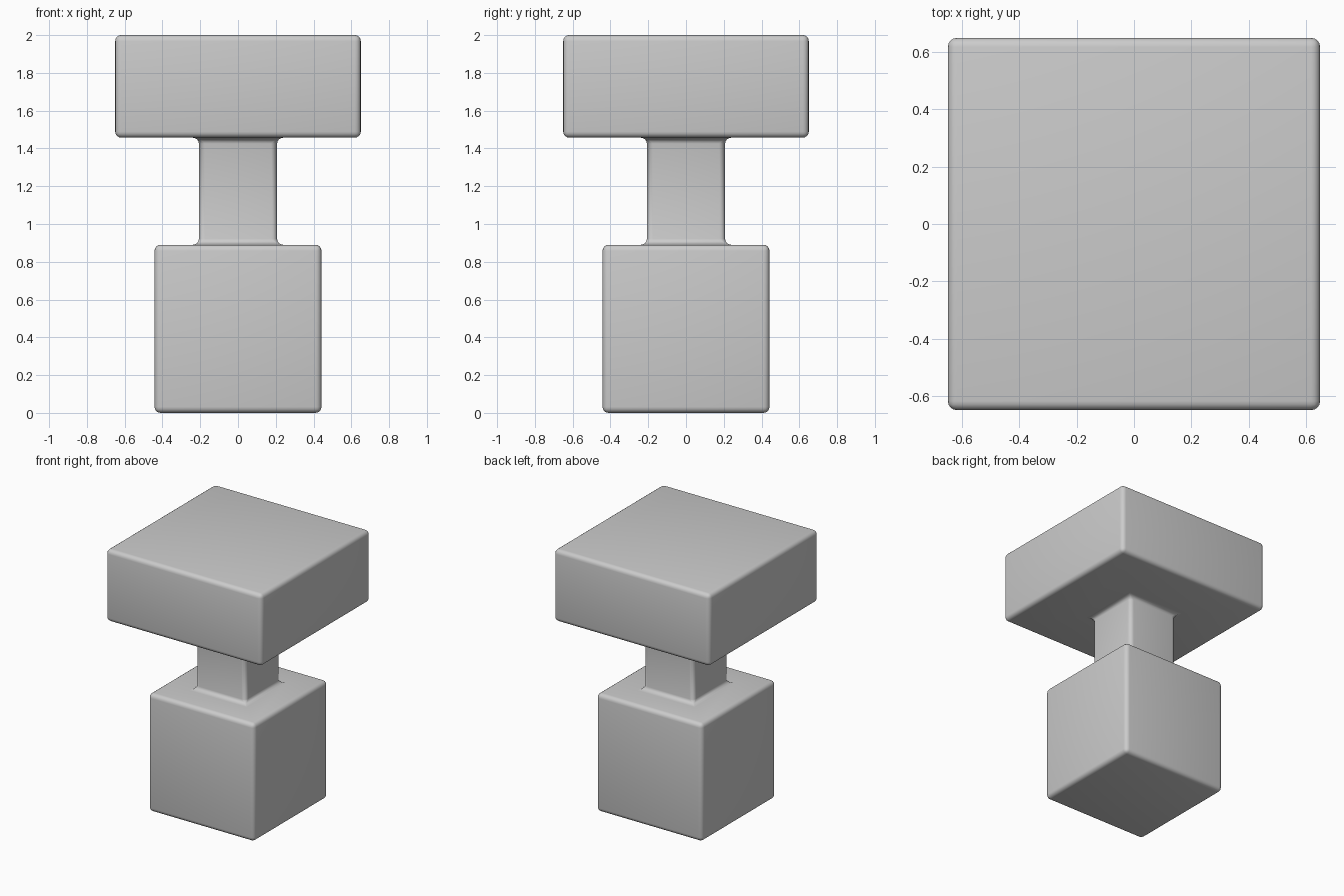
import bpy, bmesh

if "Cube" in bpy.data.objects:
    bpy.data.objects.remove(bpy.data.objects["Cube"])

# (half width, height) of each square ring, bottom to top
RINGS = [(0.442, 0.0), (0.442, 0.89), (0.207, 0.89),
         (0.207, 1.457), (0.65, 1.457), (0.65, 2.0)]


def square_ring(bm, half, z):
    return [bm.verts.new((sx * half, sy * half, z))
            for sx, sy in ((-1, -1), (1, -1), (1, 1), (-1, 1))]


# Base block, neck and wide top block as one skin of square rings
bm = bmesh.new()
rings = [square_ring(bm, h, z) for h, z in RINGS]
for low, high in zip(rings, rings[1:]):
    for i in range(4):
        j = (i + 1) % 4
        bm.faces.new((low[i], low[j], high[j], high[i]))
bm.faces.new(reversed(rings[0]))
bm.faces.new(rings[-1])
bmesh.ops.recalc_face_normals(bm, faces=bm.faces)

mesh = bpy.data.meshes.new("block_pedestal")
bm.to_mesh(mesh)
bm.free()
mesh.shade_smooth()
body = bpy.data.objects.new("block_pedestal", mesh)
bpy.context.collection.objects.link(body)

# Rounded outer edges and small fillets where the neck meets the blocks
bevel = body.modifiers.new("rounded_edges", 'BEVEL')
bevel.width = 0.032
bevel.segments = 4
bevel.limit_method = 'ANGLE'
bevel.angle_limit = 0.6
